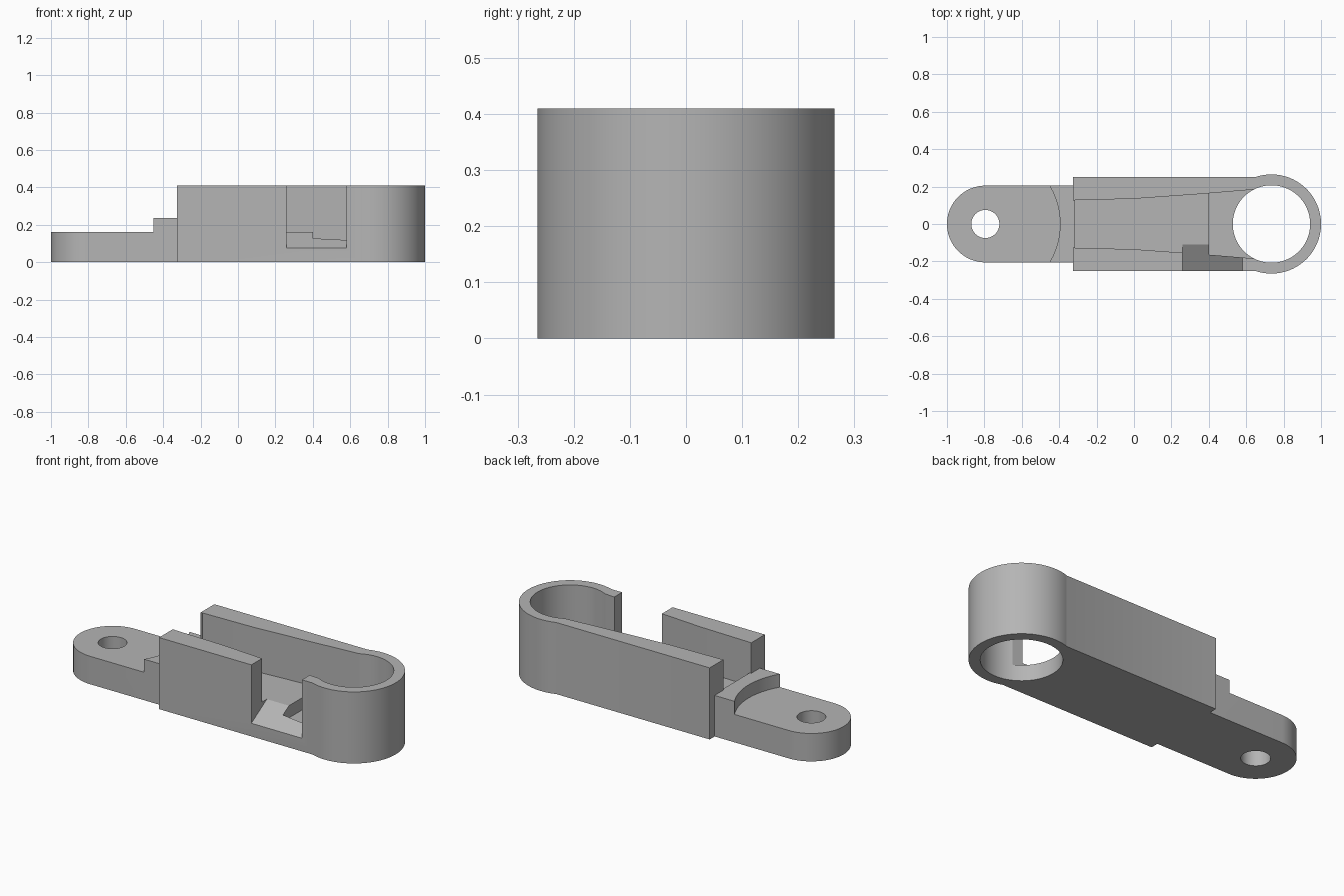
import bpy, bmesh
from math import sin, cos, pi, radians, asin

cube = bpy.data.objects.get("Cube")
if cube:
    bpy.data.objects.remove(cube, do_unlink=True)

grey = bpy.data.materials.new("plain grey")
grey.use_nodes = True
colour = (0.46, 0.46, 0.46, 1)
grey.diffuse_color = colour
grey.node_tree.nodes["Principled BSDF"].inputs["Base Color"].default_value = colour


def arc(cx, radius, start, end, steps=48):
    angles = [start + (end - start) * i / steps for i in range(steps + 1)]
    return [(cx + radius * cos(a), radius * sin(a)) for a in angles]


def prism(name, outline, low, high, axis="z"):
    """Extrude a closed outline along z (outline in xy) or x (outline in yz)."""
    def place(p, h):
        return (p[0], p[1], h) if axis == "z" else (h, p[0], p[1])
    bm = bmesh.new()
    base = bm.faces.new([bm.verts.new(place(p, low)) for p in outline])
    top = bmesh.ops.extrude_face_region(bm, geom=[base])["geom"]
    shift = (0, 0, high - low) if axis == "z" else (high - low, 0, 0)
    bmesh.ops.translate(bm, vec=shift,
                        verts=[v for v in top if isinstance(v, bmesh.types.BMVert)])
    bmesh.ops.recalc_face_normals(bm, faces=bm.faces)
    mesh = bpy.data.meshes.new(name)
    bm.to_mesh(mesh)
    bm.free()
    mesh.materials.append(grey)
    obj = bpy.data.objects.new(name, mesh)
    bpy.context.collection.objects.link(obj)
    return obj


def cylinder(name, cx, radius, low, high):
    return prism(name, arc(cx, radius, 0, 2 * pi * 71 / 72, 71), low, high)


def cut(target, cutters):
    bpy.ops.object.select_all(action="DESELECT")
    target.select_set(True)
    bpy.context.view_layer.objects.active = target
    for cutter in cutters:
        mod = target.modifiers.new("cut", "BOOLEAN")
        mod.operation = "DIFFERENCE"
        mod.solver = "EXACT"
        mod.object = cutter
        bpy.ops.object.modifier_apply(modifier=mod.name)
        bpy.data.objects.remove(cutter, do_unlink=True)
    bpy.ops.object.shade_smooth_by_angle(angle=radians(20))


def mirrored(points):
    return points + [(x, -y) for x, y in reversed(points)]


SEAM = -0.325      # where the arm meets the body
RING = 0.735       # centre of the clip ring
PIVOT = -0.795     # centre of the pivot hole
TOP = 0.41
FLOOR = 0.16

# Body: straight block running into the clip ring
meet = asin(0.25 / 0.265)
outline = [(SEAM, -0.25)] + arc(RING, 0.265, meet - pi, pi - meet, 72) + [(SEAM, 0.25)]
body = prism("channel_body", outline, 0, TOP)

wall = [(0, 0.135), (0.35, 0.16), (0.64, 0.184)]
channel = prism("channel_cutter", mirrored([(-0.315, 0.127)] + wall), FLOOR, 0.6)
mouth = prism("mouth_cutter", mirrored([(-0.4, 0.126), (-0.25, 0.126)]), 0.235, 0.6)
pocket = prism("pocket_cutter", mirrored([(0.4, 0.164), (0.64, 0.184)]), 0.09, 0.6)
bore = cylinder("bore_cutter", RING, 0.207, -0.2, 0.6)

# Side window with a sloping sill
sill = [(-0.3, 0.045), (-0.11, FLOOR), (-0.11, 0.6), (-0.3, 0.6)]
window = prism("window_cutter", sill, 0.26, 0.58, axis="x")
cut(body, [channel, mouth, pocket, bore, window])

# Arm: round-ended tongue with a raised, hollow-curved shoulder
outline = [(SEAM, 0.205)] + arc(PIVOT, 0.205, pi / 2, 3 * pi / 2) + [(SEAM, -0.205)]
arm = prism("pivot_arm", outline, 0, 0.235)
cut(arm, [cylinder("shoulder_cutter", PIVOT, 0.4, FLOOR, 0.6),
          cylinder("pivot_hole_cutter", PIVOT, 0.075, -0.2, 0.6)])
